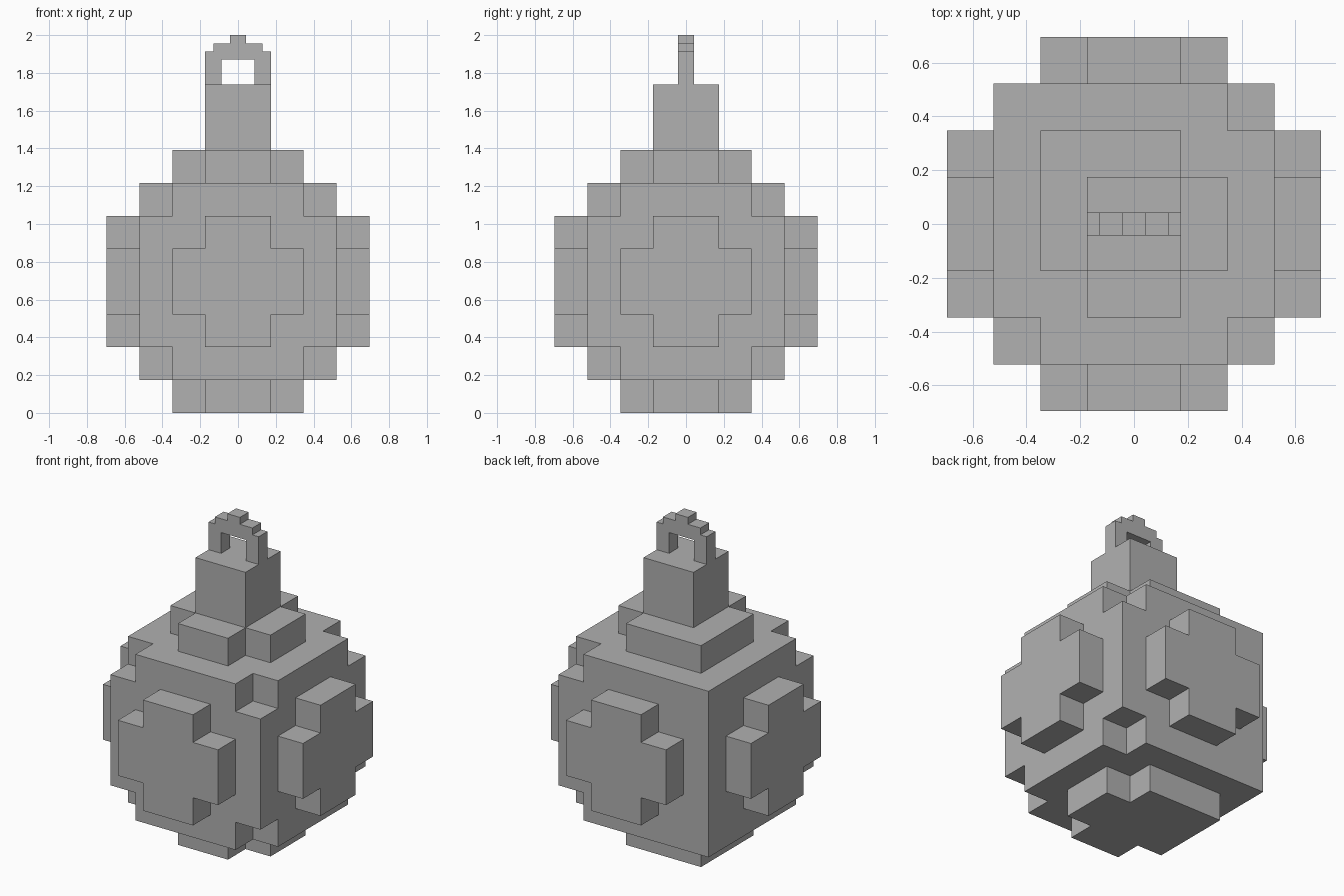
import bpy
import bmesh
from itertools import product
from mathutils import Vector

U = 2 / 11.5   # large block size
R = U / 4      # small block size, used by the ring

cube = bpy.data.objects.get("Cube")
if cube:
    bpy.data.objects.remove(cube)

gray = bpy.data.materials.new("matte_gray")
gray.use_nodes = True
COLOR = (0.44, 0.44, 0.44, 1)
gray.diffuse_color = COLOR
gray.node_tree.nodes["Principled BSDF"].inputs["Base Color"].default_value = COLOR


def block_object(name, cells, size, origin):
    """Skin a set of unit cells with flat faces, scaled and moved into place."""
    bm = bmesh.new()
    for cell in cells:
        for axis, sign in product(range(3), (-1, 1)):
            step = [0, 0, 0]
            step[axis] = sign
            if tuple(c + s for c, s in zip(cell, step)) in cells:
                continue
            normal = Vector(step)
            a, b = Vector(), Vector()
            a[(axis + 1) % 3] = 0.5
            b[(axis + 2) % 3] = 0.5
            mid = Vector(cell) + Vector((0.5, 0.5, 0.5)) + normal * 0.5
            loop = [mid - a - b, mid + a - b, mid + a + b, mid - a + b]
            if sign < 0:
                loop.reverse()
            bm.faces.new([bm.verts.new(p * size + Vector(origin)) for p in loop])
    bmesh.ops.remove_doubles(bm, verts=bm.verts, dist=size * 0.01)
    bmesh.ops.dissolve_limit(bm, angle_limit=0.01, verts=bm.verts, edges=bm.edges)
    mesh = bpy.data.meshes.new(name)
    bm.to_mesh(mesh)
    bm.free()
    mesh.materials.append(gray)
    obj = bpy.data.objects.new(name, mesh)
    bpy.context.collection.objects.link(obj)
    return obj


def in_ball(cell):
    """Cube with trimmed corners and a cross-shaped plate on each side."""
    x, y, z = cell
    rings = sorted(max(c + 1, -c) for c in cell)   # distance from the centre, 1 to 4
    back_left = x < 0 < y + 1                      # this upright edge is left untrimmed
    if rings[2] == 4:
        plate_on_cap = max(z + 1, -z) == 4
        if rings[1] > 2:
            return False
        return rings[0] + rings[1] < 4 or (plate_on_cap and back_left)
    return rings[0] < 3 or back_left


# Round body
ball = {c for c in product(range(-4, 4), repeat=3) if in_ball(c)}
block_object("ball", ball, U, (0, 0, 4 * U))

# Square neck on top of the body
neck = set(product((-1, 0), (-1, 0), (0, 1)))
block_object("neck", neck, U, (0, 0, 8 * U))

# Stepped hanging ring: half width of each row, with the opening below
ring = set()
for row, half in enumerate((4, 4, 4, 4, 3, 1)):
    for x, y in product(range(-half, half), (-1, 0)):
        if row > 2 or not -2 <= x < 2:
            ring.add((x, y, row))
block_object("hanging_ring", ring, R, (0, 0, 10 * U))
